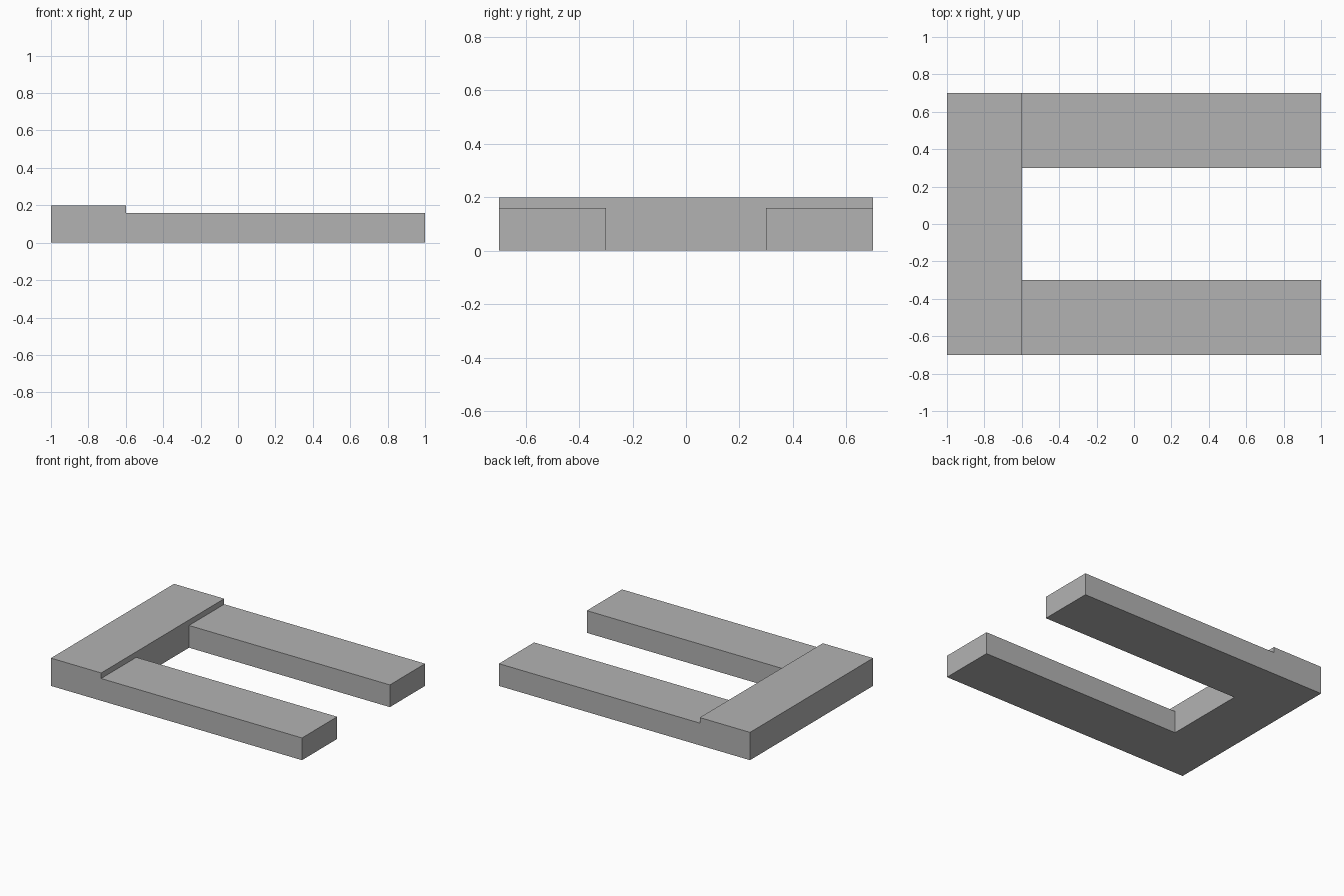
import bpy
import bmesh
from mathutils import Vector

cube = bpy.data.objects.get("Cube")
if cube:
    bpy.data.objects.remove(cube, do_unlink=True)

# Single flat grey
GREY = (0.45, 0.45, 0.45, 1.0)
grey = bpy.data.materials.new("plain_grey")
grey.use_nodes = True
grey.diffuse_color = GREY
bsdf = next(n for n in grey.node_tree.nodes if n.type == "BSDF_PRINCIPLED")
bsdf.inputs["Base Color"].default_value = GREY


def block(name, low, high):
    """Box spanning two opposite corners."""
    low, high = Vector(low), Vector(high)
    bm = bmesh.new()
    bmesh.ops.create_cube(bm, size=1)
    bmesh.ops.scale(bm, vec=high - low, verts=bm.verts)
    bmesh.ops.translate(bm, vec=(low + high) / 2, verts=bm.verts)
    mesh = bpy.data.meshes.new(name)
    bm.to_mesh(mesh)
    bm.free()
    mesh.materials.append(grey)
    obj = bpy.data.objects.new(name, mesh)
    bpy.context.collection.objects.link(obj)
    return obj


HALF_LENGTH, HALF_WIDTH = 1.0, 0.7
INNER_X, INNER_Y = -0.6, 0.3
BAR_HEIGHT, ARM_HEIGHT = 0.2, 0.16

# Taller cross bar joining the arms
block("cross_bar", (-HALF_LENGTH, -HALF_WIDTH, 0), (INNER_X, HALF_WIDTH, BAR_HEIGHT))

# Two lower parallel arms
block("front_arm", (INNER_X, -HALF_WIDTH, 0), (HALF_LENGTH, -INNER_Y, ARM_HEIGHT))
block("back_arm", (INNER_X, INNER_Y, 0), (HALF_LENGTH, HALF_WIDTH, ARM_HEIGHT))
